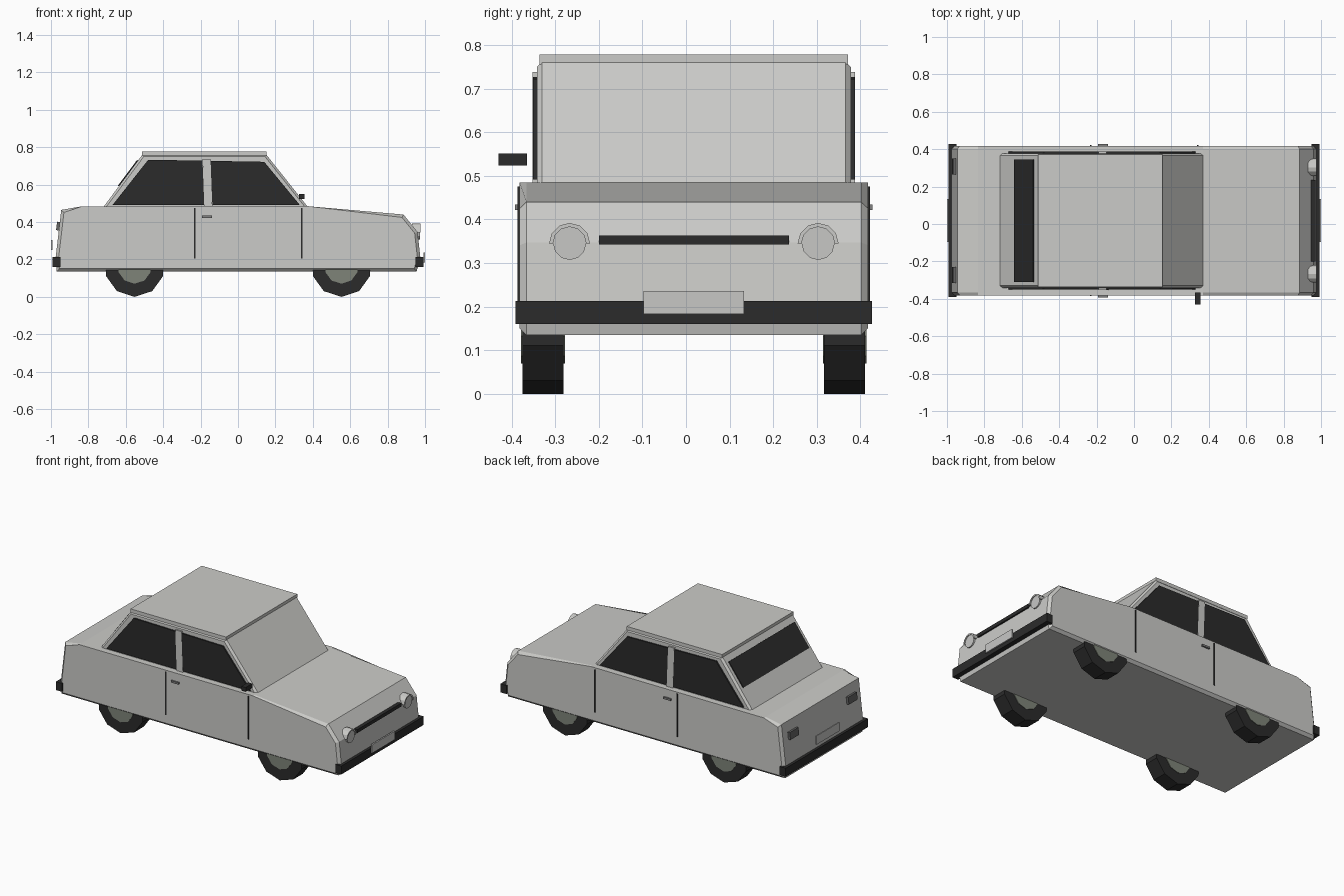
import bpy, bmesh, math
from mathutils import Vector

cube = bpy.data.objects.get("Cube")
if cube:
    bpy.data.objects.remove(cube, do_unlink=True)

YC = 0.018  # centre line of the car


def material(name, r, g, b):
    m = bpy.data.materials.new(name)
    m.use_nodes = True
    m.diffuse_color = (r, g, b, 1)
    m.node_tree.nodes["Principled BSDF"].inputs["Base Color"].default_value = (r, g, b, 1)
    return m


PAINT = material("light grey paint", 0.6, 0.6, 0.58)
BLACK = material("black rubber and glass", 0.024, 0.024, 0.024)
HUB = material("grey green hub", 0.21, 0.23, 0.19)
LAMP = material("pale lamp and plate", 0.57, 0.57, 0.56)
TAIL = material("dark grey lamp", 0.13, 0.13, 0.13)
TRIM = material("grey trim", 0.22, 0.22, 0.22)


def prism(name, mat, points, lo, hi, axis="y", bevel=0):
    """Extrude an outline along y (points are x,z) or along x (points are y,z)."""
    def place(p, d):
        return Vector((p[0], d, p[1])) if axis == "y" else Vector((d, p[0], p[1]))
    bm = bmesh.new()
    a = [bm.verts.new(place(p, lo)) for p in points]
    b = [bm.verts.new(place(p, hi)) for p in points]
    caps = [bm.faces.new(a), bm.faces.new(b)]
    for i in range(len(a)):
        j = (i + 1) % len(a)
        bm.faces.new((a[i], a[j], b[j], b[i]))
    if bevel:
        edges = [e for f in caps for e in f.edges]
        bmesh.ops.bevel(bm, geom=edges, offset=bevel, segments=1, affect="EDGES")
    bmesh.ops.recalc_face_normals(bm, faces=bm.faces)
    mesh = bpy.data.meshes.new(name)
    bm.to_mesh(mesh)
    bm.free()
    mesh.materials.append(mat)
    ob = bpy.data.objects.new(name, mesh)
    bpy.context.collection.objects.link(ob)
    return ob


def box(name, mat, x, y, z):
    return prism(name, mat, [(x[0], z[0]), (x[1], z[0]), (x[1], z[1]), (x[0], z[1])], *y)


def slab(name, mat, p, q, y, thick):
    """Thin plate lying on the sloped line p-q, growing to the left of p->q."""
    p, q = Vector(p), Vector(q)
    d = (q - p).normalized()
    n = Vector((-d.y, d.x)) * thick
    return prism(name, mat, [p, q, q + n, p + n], *y)


def circle(cx, cz, r, n, start=-90, sweep=360):
    count = n if sweep == 360 else n + 1
    return [(cx + r * math.cos(math.radians(start + sweep * i / n)),
             cz + r * math.sin(math.radians(start + sweep * i / n))) for i in range(count)]


# Main shell, cabin and roof
prism("body", PAINT, [(-0.97, 0.135), (-0.975, 0.21), (-0.945, 0.465), (-0.835, 0.484),
                      (0.37, 0.485), (0.885, 0.44), (0.96, 0.347), (0.975, 0.21),
                      (0.955, 0.135)], YC - 0.4, YC + 0.4, bevel=0.016)
prism("cabin", PAINT, [(-0.735, 0.46), (-0.51, 0.762), (0.15, 0.762), (0.39, 0.46)],
      YC - 0.36, YC + 0.36, bevel=0.012)
box("roof", PAINT, (-0.512, 0.152), (YC - 0.354, YC + 0.354), (0.755, 0.778))

# Rear window lies on the sloped back of the cabin
slab("rear_window", BLACK, (-0.637, 0.591), (-0.535, 0.728), (YC - 0.327, YC + 0.327), 0.006)

# Parts repeated on both sides
for side, s in (("left", 1), ("right", -1)):
    def span(a, b):
        return YC + s * a, YC + s * b
    prism("rear_side_window_" + side, BLACK,
          [(-0.67, 0.492), (-0.48, 0.733), (-0.19, 0.728), (-0.18, 0.492)], *span(0.36, 0.3695))
    prism("front_side_window_" + side, BLACK,
          [(-0.137, 0.492), (-0.147, 0.727), (0.14, 0.722), (0.33, 0.492)], *span(0.36, 0.3695))
    prism("door_pillar_" + side, PAINT,
          [(-0.18, 0.48), (-0.19, 0.738), (-0.147, 0.738), (-0.137, 0.48)], *span(0.355, 0.37))
    for label, x in (("rear", -0.232), ("front", 0.34)):
        box(f"{label}_door_seam_{side}", BLACK, (x - 0.004, x + 0.004), span(0.38, 0.404), (0.205, 0.475))
    box("door_handle_" + side, TRIM, (-0.193, -0.14), span(0.39, 0.41), (0.422, 0.434))

    # Wheels
    for label, x in (("rear", -0.553), ("front", 0.553)):
        prism(f"{label}_tyre_{side}", BLACK, circle(x, 0.16, 0.16, 10), *span(0.299, 0.393))
        prism(f"{label}_hub_{side}", HUB, circle(x, 0.16, 0.09, 10), *span(0.296, 0.396))

    # Headlamps with hooded upper rim
    y = YC + s * 0.285
    prism("headlamp_" + side, LAMP, circle(y, 0.345, 0.038, 12), 0.93, 0.972, "x")
    rim = circle(y, 0.345, 0.047, 6, 0, 180) + circle(y, 0.345, 0.038, 6, 180, -180)
    prism("headlamp_rim_" + side, PAINT, rim, 0.93, 0.977, "x")

    # Tail lamps on the sloped back
    slab("tail_lamp_" + side, TAIL, (-0.958, 0.355), (-0.9525, 0.4), span(0.247, 0.333), 0.015)

# Bumpers, grille and plates
box("front_bumper", BLACK, (0.95, 0.992), (YC - 0.409, YC + 0.409), (0.16, 0.213))
box("rear_bumper", BLACK, (-0.992, -0.95), (YC - 0.409, YC + 0.409), (0.16, 0.213))
box("grille", BLACK, (0.94, 0.97), (YC - 0.218, YC + 0.218), (0.342, 0.363))
box("front_plate", LAMP, (0.991, 1.0), (YC - 0.115, YC + 0.115), (0.183, 0.236))
box("rear_plate", LAMP, (-1.0, -0.993), (YC - 0.115, YC + 0.115), (0.25, 0.305))

# Single door mirror
box("door_mirror", BLACK, (0.325, 0.355), (-0.43, -0.365), (0.524, 0.551))
